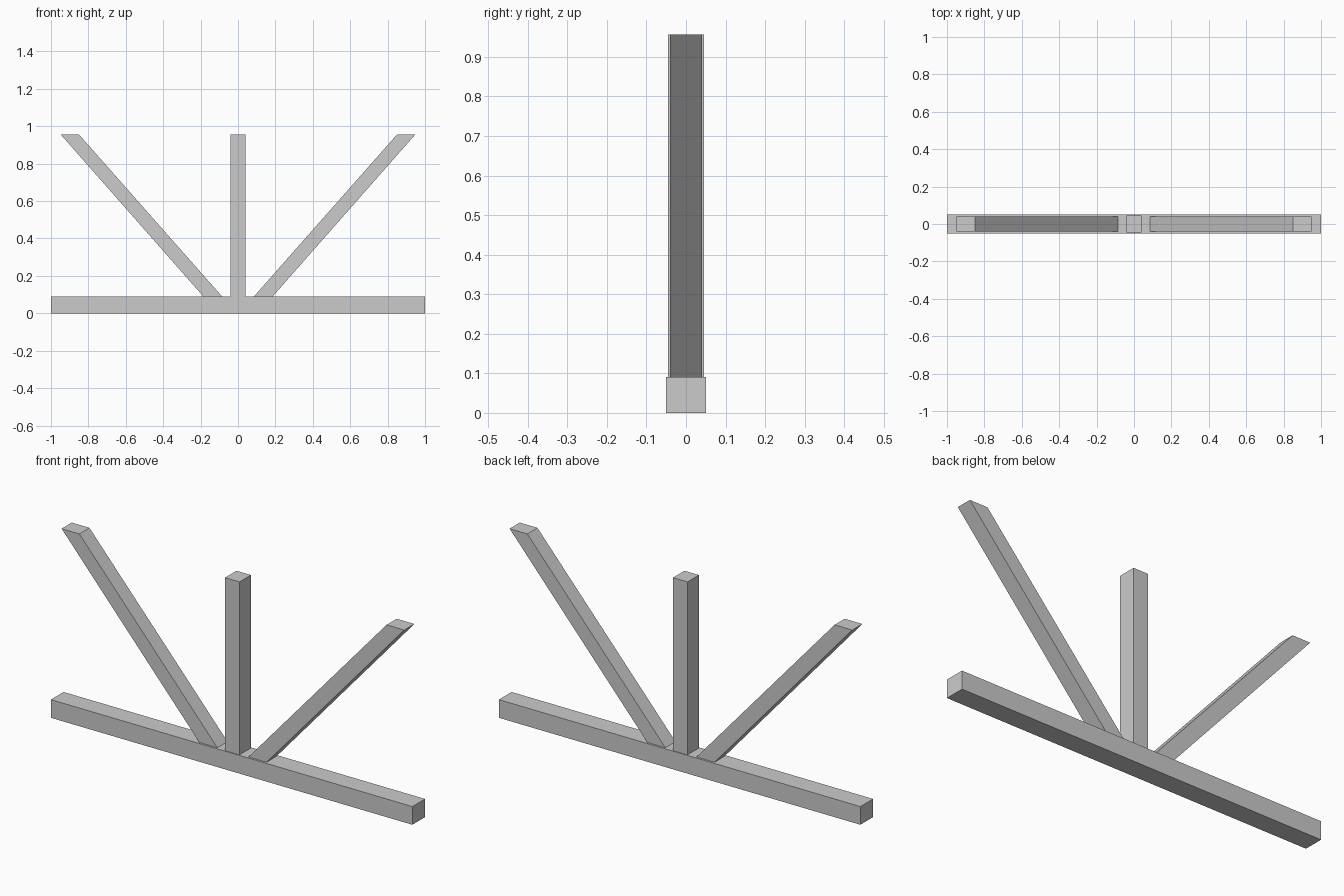
import bpy

if "Cube" in bpy.data.objects:
    bpy.data.objects.remove(bpy.data.objects["Cube"])

BASE_TOP, TOP = 0.091, 0.956


def prism(name, profile, half_depth):
    """Extrude an x-z profile symmetrically along y."""
    n = len(profile)
    verts = [(x, y, z) for y in (-half_depth, half_depth) for x, z in profile]
    faces = [tuple(range(n)), tuple(range(2 * n - 1, n - 1, -1))]
    faces += [(i, i + n, (i + 1) % n + n, (i + 1) % n) for i in range(n)]
    mesh = bpy.data.meshes.new(name)
    mesh.from_pydata(verts, [], faces)
    obj = bpy.data.objects.new(name, mesh)
    bpy.context.collection.objects.link(obj)
    return obj


def rect(half_width, z0, z1):
    return [(-half_width, z0), (half_width, z0), (half_width, z1), (-half_width, z1)]


# Horizontal beam and central post
prism("base_beam", rect(1.0, 0.0, BASE_TOP), 0.05)
prism("centre_post", rect(0.04, BASE_TOP, TOP), 0.045)

# Slanted braces with level-cut ends, mirrored left and right
brace = prism("diagonal_braces",
              [(0.086, BASE_TOP), (0.186, BASE_TOP), (0.948, TOP), (0.85, TOP)], 0.04)
mirror = brace.modifiers.new("mirror", 'MIRROR')
mirror.use_axis = (True, False, False)
mirror.use_mirror_merge = False
